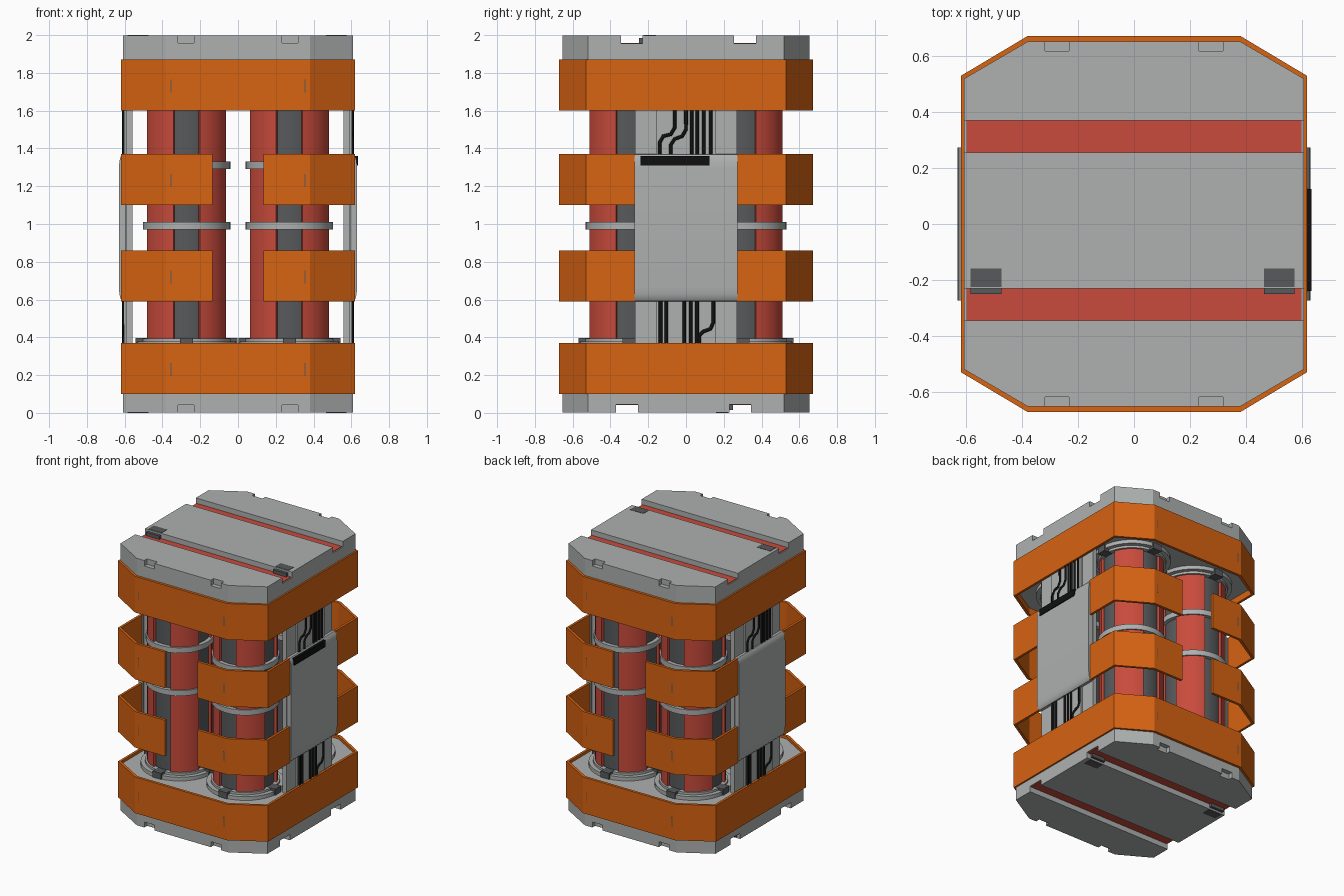
import bpy, bmesh, math
from mathutils import Vector

if "Cube" in bpy.data.objects:
    bpy.data.objects.remove(bpy.data.objects["Cube"])


def material(name, rgb):
    m = bpy.data.materials.new(name)
    m.diffuse_color = (*rgb, 1)
    m.use_nodes = True
    m.node_tree.nodes["Principled BSDF"].inputs["Base Color"].default_value = m.diffuse_color
    return m


GREY = material("light grey", (0.42, 0.44, 0.43))
ORANGE = material("orange", (0.68, 0.125, 0.006))
RED = material("red", (0.58, 0.07, 0.045))
DARK = material("dark grey", (0.095, 0.1, 0.105))
BLACK = material("black", (0.005, 0.005, 0.005))


def finish(name, bm, mat, flip=False, smooth=False):
    # flip turns a top part over (half turn about the x axis) to make the bottom part
    if flip:
        for v in bm.verts:
            v.co.y, v.co.z = -v.co.y, 2 - v.co.z
    bmesh.ops.recalc_face_normals(bm, faces=bm.faces)
    me = bpy.data.meshes.new(name)
    bm.to_mesh(me)
    bm.free()
    ob = bpy.data.objects.new(name, me)
    bpy.context.collection.objects.link(ob)
    me.materials.append(mat)
    if smooth:
        bpy.ops.object.select_all(action='DESELECT')
        ob.select_set(True)
        bpy.context.view_layer.objects.active = ob
        bpy.ops.object.shade_smooth_by_angle(angle=math.radians(30))
    return ob


def prism(name, pts, a, b, mat, axis='z', flip=False, smooth=False):
    # extrude a closed outline; axis z takes (x, y) points, axis y takes (x, z) points
    bm = bmesh.new()
    put = (lambda p, h: (p[0], p[1], h)) if axis == 'z' else (lambda p, h: (p[0], h, p[1]))
    lo = [bm.verts.new(put(p, a)) for p in pts]
    hi = [bm.verts.new(put(p, b)) for p in pts]
    n = len(pts)
    bm.faces.new(lo)
    bm.faces.new(hi)
    for i in range(n):
        bm.faces.new((lo[i], lo[(i + 1) % n], hi[(i + 1) % n], hi[i]))
    return finish(name, bm, mat, flip, smooth)


def box(name, x0, x1, y0, y1, z0, z1, mat, flip=False):
    return prism(name, [(x0, y0), (x1, y0), (x1, y1), (x0, y1)], z0, z1, mat, flip=flip)


def disc(name, cx, cy, r, z0, z1, mat, n=32, flip=False):
    pts = [(cx + r * math.cos(i * math.tau / n), cy + r * math.sin(i * math.tau / n)) for i in range(n)]
    return prism(name, pts, z0, z1, mat, flip=flip, smooth=True)


def octagon(w, d, cx, cy):
    q = [(w, -cy), (w, cy), (cx, d), (-cx, d)]
    return q + [(-x, -y) for x, y in q]


def ring(name, outer, inner, z0, z1, mat):
    bm = bmesh.new()
    loops = [[bm.verts.new((x, y, z)) for x, y in pts]
             for pts, z in ((outer, z0), (outer, z1), (inner, z1), (inner, z0))]
    n = len(outer)
    for k in range(4):
        a, b = loops[k], loops[(k + 1) % 4]
        for i in range(n):
            j = (i + 1) % n
            bm.faces.new((a[i], a[j], b[j], b[i]))
    return finish(name, bm, mat)


# end caps with grooves and edge notches
for flip, tag in ((False, "top"), (True, "bottom")):
    cap = prism(tag + "_cap", octagon(0.608, 0.653, 0.38, 0.52), 1.65, 1.998, GREY, flip=flip)
    cutters = [box("cutter", -1, 1, y0, y0 + 0.115, 1.955, 2.1, GREY, flip) for y0 in (-0.345, 0.255)]
    for cx in (-0.275, 0.275):
        for s in (-1, 1):
            y0, y1 = sorted((s * 0.62, s * 0.8))
            cutters.append(box("cutter", cx - 0.043, cx + 0.043, y0, y1, 1.957, 2.1, GREY, flip))
    for c in cutters:
        mod = cap.modifiers.new("cut", 'BOOLEAN')
        mod.operation = 'DIFFERENCE'
        mod.solver = 'EXACT'
        mod.object = c
        bpy.context.view_layer.objects.active = cap
        bpy.ops.object.modifier_apply(modifier=mod.name)
        bpy.data.objects.remove(c)
    for y0 in (-0.345, 0.255):
        box(tag + "_groove_strip", -0.6, 0.6, y0, y0 + 0.115, 1.95, 1.959, RED, flip)
    # dark latches beside one groove
    for cx in (-0.53, 0.52):
        box(tag + "_latch", cx - 0.055, cx + 0.055, -0.225, -0.16, 1.95, 2.0, DARK, flip)
        box(tag + "_latch_lip", cx - 0.055, cx + 0.055, -0.25, -0.225, 1.955, 1.985, DARK, flip)

# full orange bands
outer = octagon(0.62, 0.672, 0.382, 0.53)
inner = octagon(0.602, 0.652, 0.376, 0.52)
for name, z0 in (("lower_band", 0.1), ("upper_band", 1.6)):
    ring(name, outer, inner, z0, z0 + 0.27, ORANGE)

# corner guards that wrap the four columns
guard = [(0.135, 0.672), (0.382, 0.672), (0.62, 0.53), (0.62, 0.27),
         (0.602, 0.27), (0.602, 0.52), (0.376, 0.652), (0.135, 0.652)]
for sx in (-1, 1):
    for sy in (-1, 1):
        for z0 in (0.59, 1.1):
            prism("corner_guard", [(sx * x, sy * y) for x, y in guard], z0, z0 + 0.27, ORANGE)
        for z0 in (0.1, 0.59, 1.1, 1.6):
            ys = sorted((sy * 0.66, sy * 0.673))
            box("guard_slit", sx * 0.355 - 0.003, sx * 0.355 + 0.003, *ys, z0 + 0.095, z0 + 0.165, DARK)

# columns: dark core, four red staves, grey rings, end flanges and clamps
for cx in (-0.272, 0.272):
    for cy in (-0.3, 0.3):
        disc("column_core", cx, cy, 0.203, 0.34, 1.66, DARK)
        for k in range(4):
            angs = [math.radians(90 * k + 18.5 + 53 * i / 6) for i in range(7)]
            pts = [(cx + 0.221 * math.cos(a), cy + 0.221 * math.sin(a)) for a in angs]
            pts += [(cx + 0.18 * math.cos(a), cy + 0.18 * math.sin(a)) for a in reversed(angs)]
            prism("column_stave", pts, 0.34, 1.66, RED, smooth=True)
        for z in (0.99, 1.31):
            disc("column_ring", cx, cy, 0.231, z - 0.02, z + 0.02, GREY)
        for flip in (False, True):
            disc("column_flange", cx, cy, 0.265, 1.622, 1.66, GREY, flip=flip)
            disc("column_collar", cx, cy, 0.235, 1.605, 1.63, GREY, flip=flip)
            for dx, dy in ((1, 0), (-1, 0), (0, 1), (0, -1)):
                x, y = cx + dx * 0.235, cy + dy * 0.235
                box("flange_clamp", x - 0.035, x + 0.035, y - 0.035, y + 0.035, 1.604, 1.66, DARK, flip)

# cable routes on the side, as (y, z)
routes = [[(-0.14, 1.3), (-0.14, 1.43), (-0.12, 1.465), (-0.08, 1.475), (-0.06, 1.51), (-0.06, 1.65)],
          [(-0.08, 1.3), (-0.08, 1.42), (-0.06, 1.45), (-0.02, 1.465), (0.0, 1.5), (0.0, 1.65)],
          [(0.07, 0.35), (0.07, 0.41), (0.09, 0.43), (0.13, 0.445), (0.145, 0.48), (0.145, 0.65)]]
routes += [[(y, 1.3), (y, 1.65)] for y in (0.03, 0.06, 0.095, 0.13)]
routes += [[(y, 0.35), (y, 0.65)] for y in (-0.135, -0.105, -0.01, 0.025, 0.058)]

# side walls with bowed cover panels
cover = [(0.595, 0.59), (0.612, 0.592), (0.622, 0.605), (0.628, 0.63), (0.631, 0.67)]
cover += [(x, 1.96 - z) for x, z in reversed(cover)]
for s in (-1, 1):
    def sbox(name, x0, x1, *rest):
        return box(name, *sorted((s * x0, s * x1)), *rest)

    sbox("side_wall", 0.558, 0.59, -0.27, 0.27, 0.34, 1.66, GREY)
    sbox("cable_tray", 0.585, 0.603, -0.158, 0.158, 0.34, 1.66, GREY)
    prism("side_cover", [(s * x, z) for x, z in cover], -0.273, 0.273, GREY, axis='y', smooth=True)
    cu = bpy.data.curves.new("side_cables", 'CURVE')
    cu.dimensions = '3D'
    cu.bevel_depth = 0.011
    cu.bevel_resolution = 1
    cu.materials.append(BLACK)
    for route in routes:
        sp = cu.splines.new('POLY')
        sp.points.add(len(route) - 1)
        for p, (y, z) in zip(sp.points, route):
            p.co = (s * 0.602, s * y, z, 1)
    ob = bpy.data.objects.new("side_cables", cu)
    bpy.context.collection.objects.link(ob)
    bpy.ops.object.select_all(action='DESELECT')
    ob.select_set(True)
    bpy.context.view_layer.objects.active = ob
    bpy.ops.object.convert(target='MESH')

# black bar on the right cover only
box("cover_bar", 0.61, 0.636, -0.24, 0.125, 1.31, 1.36, BLACK)
